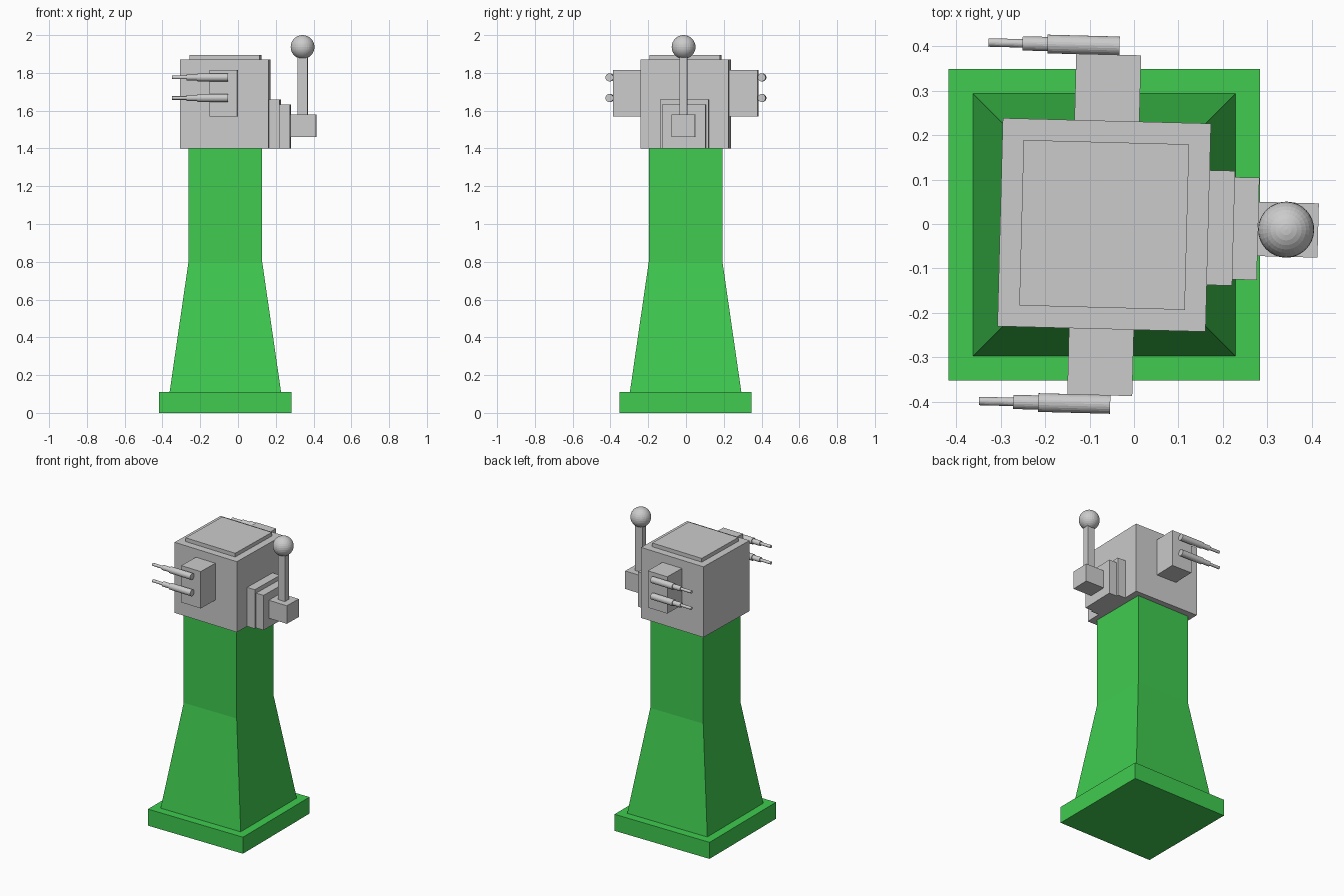
import bpy, bmesh, math
from mathutils import Matrix

if "Cube" in bpy.data.objects:
    bpy.data.objects.remove(bpy.data.objects["Cube"])

CENTRE = (-0.067, -0.002, 0)
HEAD = Matrix.Translation(CENTRE) @ Matrix.Rotation(math.radians(-1.5), 4, 'Z')
BASE = Matrix.Translation(CENTRE)

green = bpy.data.materials.new("green")
green.diffuse_color = (0.05, 0.6, 0.08, 1)
green.use_nodes = True
green.node_tree.nodes["Principled BSDF"].inputs["Base Color"].default_value = green.diffuse_color


def finish(name, bm, frame, mat=None):
    bmesh.ops.recalc_face_normals(bm, faces=bm.faces)
    me = bpy.data.meshes.new(name)
    bm.to_mesh(me)
    bm.free()
    ob = bpy.data.objects.new(name, me)
    ob.matrix_world = frame
    bpy.context.collection.objects.link(ob)
    if mat:
        me.materials.append(mat)
    return ob


def box(name, x0, x1, y0, y1, z0, z1, frame=HEAD, mat=None):
    bm = bmesh.new()
    m = Matrix.Translation(((x0 + x1) / 2, (y0 + y1) / 2, (z0 + z1) / 2))
    m = m @ Matrix.Diagonal((x1 - x0, y1 - y0, z1 - z0, 1))
    bmesh.ops.create_cube(bm, size=1, matrix=m)
    return finish(name, bm, frame, mat)


# Plinth and tapered tower
box("plinth", -0.35, 0.35, -0.35, 0.35, 0, 0.11, BASE, green)
bm = bmesh.new()
rings = []
for h, z in ((0.295, 0.11), (0.195, 0.80), (0.195, 1.40)):
    rings.append([bm.verts.new((sx * h, sy * h, z))
                  for sx, sy in ((-1, -1), (1, -1), (1, 1), (-1, 1))])
for a, b in zip(rings, rings[1:]):
    for i in range(4):
        j = (i + 1) % 4
        bm.faces.new((a[i], a[j], b[j], b[i]))
bm.faces.new(rings[0])
bm.faces.new(rings[-1])
finish("tower", bm, BASE, green)

# Turret head with roof plate
box("turret_head", -0.234, 0.234, -0.234, 0.234, 1.40, 1.87)
box("roof_plate", -0.186, 0.186, -0.186, 0.186, 1.87, 1.895)

# Side pods, each with two stepped gun barrels
for side, label in ((-1, "front"), (1, "back")):
    y0, y1 = sorted((side * 0.234, side * 0.383))
    box(label + "_pod", -0.073, 0.073, y0, y1, 1.57, 1.815)
    for z, level in ((1.667, "lower"), (1.776, "upper")):
        bm = bmesh.new()
        for x0, x1, r in ((-0.138, 0.024, 0.021), (-0.194, -0.138, 0.016),
                          (-0.271, -0.194, 0.0095)):
            m = Matrix.Translation(((x0 + x1) / 2, side * 0.403, z))
            m = m @ Matrix.Rotation(math.pi / 2, 4, 'Y')
            bmesh.ops.create_cone(bm, cap_ends=True, segments=24, radius1=r,
                                  radius2=r, depth=x1 - x0, matrix=m)
        finish(f"{label}_{level}_barrel", bm, HEAD)

# Stepped mount, sensor box, mast and ball
box("mount_outer", 0.234, 0.291, -0.129, 0.129, 1.40, 1.66)
box("mount_inner", 0.291, 0.346, -0.115, 0.115, 1.40, 1.632)
box("sensor_box", 0.346, 0.481, -0.061, 0.061, 1.46, 1.58)
box("mast", 0.383, 0.436, -0.02, 0.02, 1.58, 1.89)
bm = bmesh.new()
bmesh.ops.create_uvsphere(bm, u_segments=32, v_segments=16, radius=0.063,
                          matrix=Matrix.Translation((0.409, 0, 1.937)))
finish("mast_ball", bm, HEAD)
